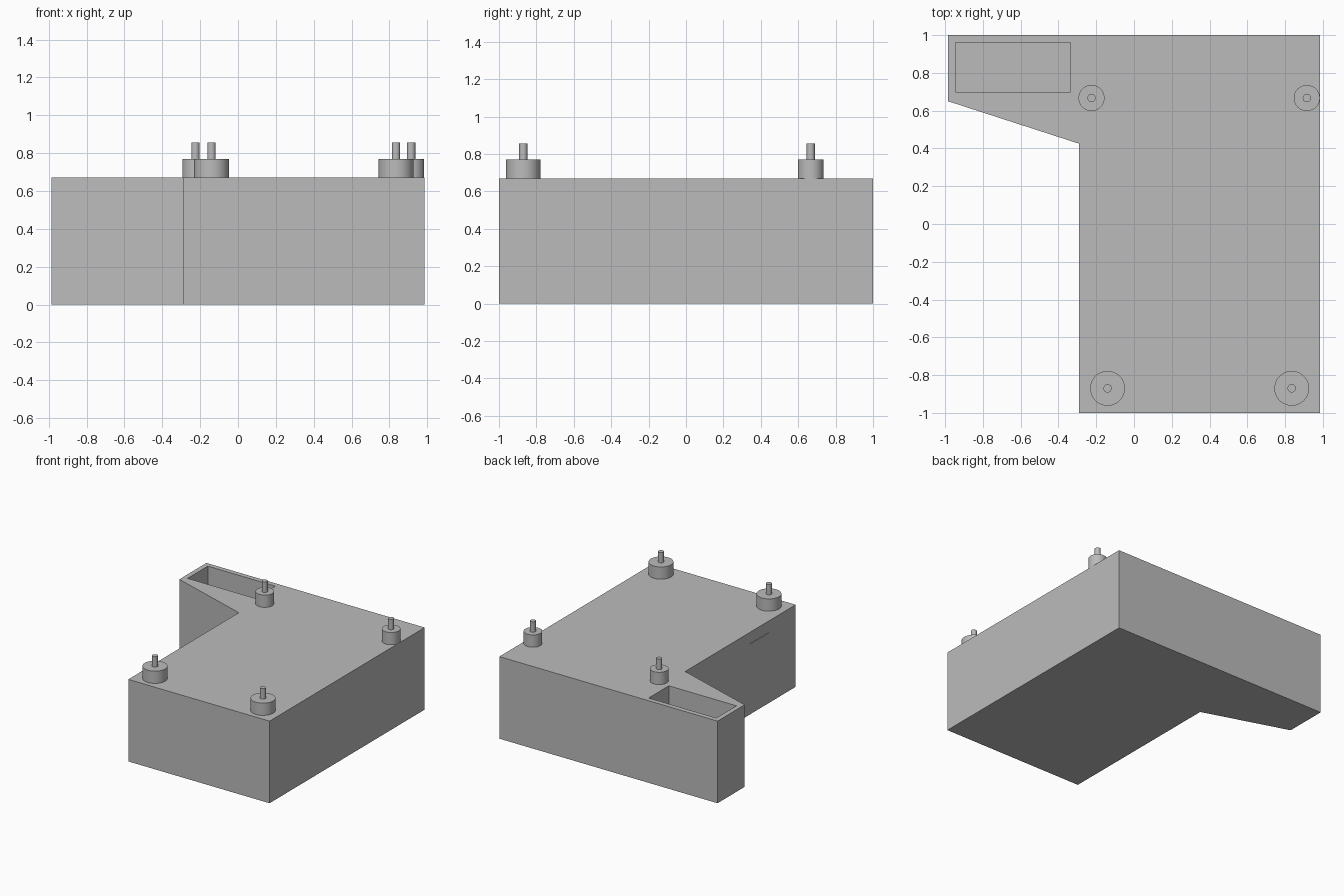
import bpy
import bmesh
import math

cube = bpy.data.objects.get("Cube")
if cube:
    bpy.data.objects.remove(cube, do_unlink=True)

grey = bpy.data.materials.new("mid grey")
grey.use_nodes = True
colour = (0.5, 0.5, 0.5, 1)
grey.diffuse_color = colour
grey.node_tree.nodes["Principled BSDF"].inputs["Base Color"].default_value = colour

TOP = 0.67


def prism(name, outline, z0, z1):
    """Extrude a flat outline from z0 up to z1."""
    bm = bmesh.new()
    base = bm.faces.new([bm.verts.new((x, y, z0)) for x, y in outline])
    lid = bmesh.ops.extrude_face_region(bm, geom=[base])["geom"]
    bmesh.ops.translate(bm, vec=(0, 0, z1 - z0),
                        verts=[v for v in lid if isinstance(v, bmesh.types.BMVert)])
    bmesh.ops.recalc_face_normals(bm, faces=bm.faces)
    mesh = bpy.data.meshes.new(name)
    bm.to_mesh(mesh)
    bm.free()
    obj = bpy.data.objects.new(name, mesh)
    bpy.context.collection.objects.link(obj)
    mesh.materials.append(grey)
    return obj


def box(name, x0, x1, y0, y1, z0, z1):
    return prism(name, [(x0, y0), (x1, y0), (x1, y1), (x0, y1)], z0, z1)


def cut(target, cutter):
    """Subtract the cutter, then delete it."""
    mod = target.modifiers.new("cut", 'BOOLEAN')
    mod.operation = 'DIFFERENCE'
    mod.solver = 'EXACT'
    mod.object = cutter
    cutter.hide_render = True
    bpy.context.view_layer.objects.active = target
    bpy.ops.object.modifier_apply(modifier=mod.name)
    bpy.data.objects.remove(cutter, do_unlink=True)


def circle(x, y, r, sides):
    return [(x + r * math.cos(math.tau * i / sides),
             y + r * math.sin(math.tau * i / sides)) for i in range(sides)]


def cylinder(name, x, y, r, z0, z1, sides):
    obj = prism(name, circle(x, y, r, sides), z0, z1)
    bpy.ops.object.select_all(action='DESELECT')
    obj.select_set(True)
    bpy.context.view_layer.objects.active = obj
    bpy.ops.object.shade_smooth_by_angle(angle=math.radians(30))


# Block with a tapering side arm
body = prism("body", [(-0.29, -1), (0.985, -1), (0.985, 1), (-0.985, 1),
                      (-0.985, 0.65), (-0.29, 0.425)], 0, TOP)

# Open pocket in the arm and a thin slot in the inner side wall
cut(body, box("pocket_cutter", -0.945, -0.335, 0.70, 0.96, 0.27, TOP + 0.1))
cut(body, box("slot_cutter", -0.4, -0.2, -0.65, -0.41, 0.573, 0.577))

# Standoffs with pins: wide pair at the front, narrow pair at the back
standoffs = {
    "front_right": (-0.14, -0.87, 0.092),
    "front_left": (0.835, -0.87, 0.092),
    "back_right": (-0.225, 0.667, 0.069),
    "back_left": (0.915, 0.667, 0.069),
}
for place, (x, y, r) in standoffs.items():
    cylinder(place + "_standoff", x, y, r, TOP, 0.77, 48)
    cylinder(place + "_pin", x, y, 0.022, 0.77, 0.855, 24)
